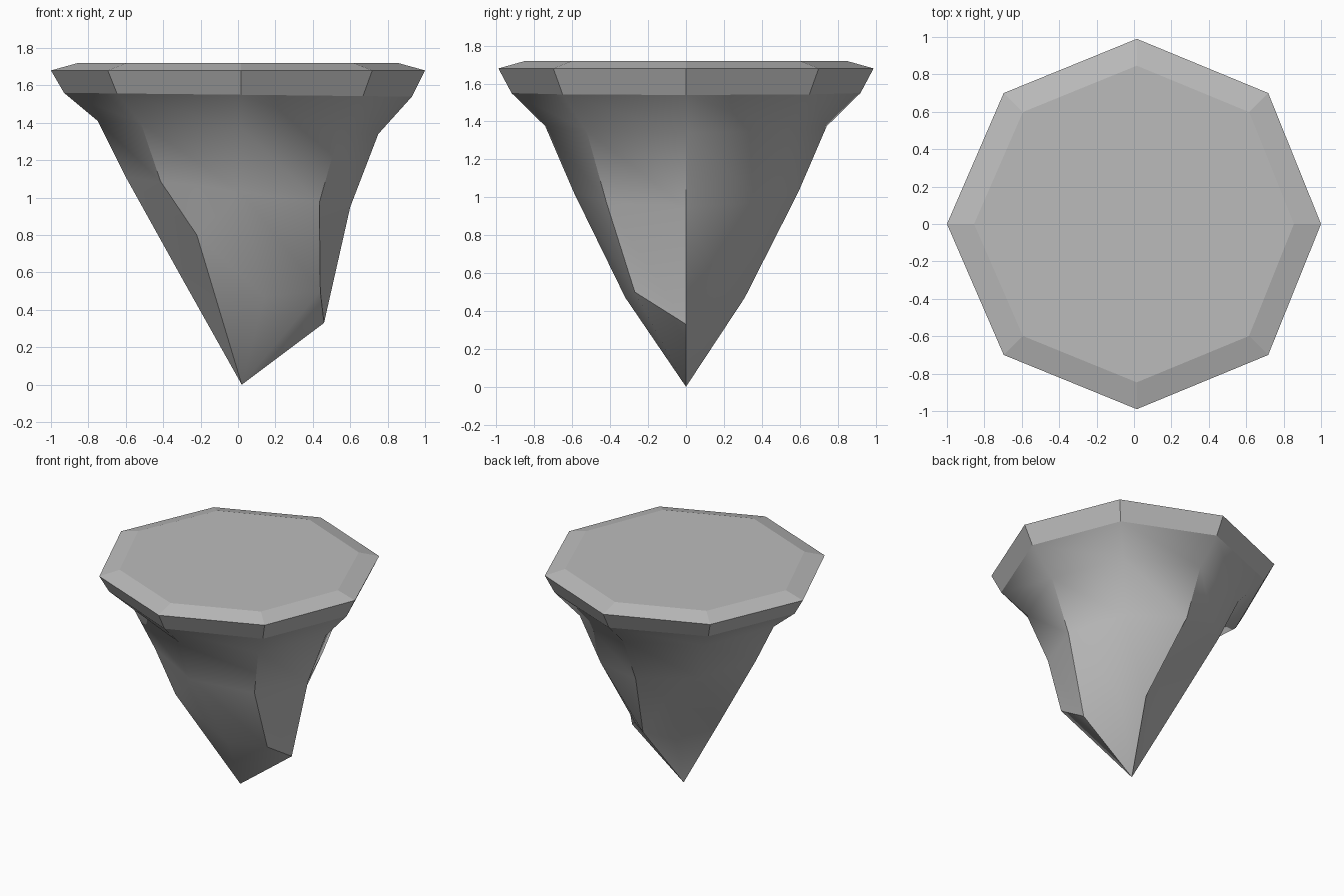
import bpy
import bmesh
import math
from mathutils import Vector

SIDES = 8


def remove_default_cube():
    cube = bpy.data.objects.get("Cube")
    if cube:
        bpy.data.objects.remove(cube, do_unlink=True)


def make_material(name, colour):
    material = bpy.data.materials.new(name)
    material.use_nodes = True
    material.diffuse_color = colour
    shader = material.node_tree.nodes["Principled BSDF"]
    shader.inputs["Base Color"].default_value = colour
    shader.inputs["Roughness"].default_value = 0.9
    return material


def octagon_ring(mesh, radius, height, tilt):
    """One loop around the rock, sloping down toward +x by the tilt."""
    ring = []
    for side in range(SIDES):
        angle = math.tau * side / SIDES
        across = math.cos(angle)
        along = math.sin(angle)
        x = radius * across + 0.015 * abs(along)
        y = radius * along * 0.99
        ring.append(mesh.verts.new((x, y, height - tilt * across)))
    return ring


def bridge(mesh, upper, lower):
    """Join two loops with a band of quads."""
    for side in range(SIDES):
        following = (side + 1) % SIDES
        mesh.faces.new((upper[side], lower[side], lower[following], upper[following]))


def build_rock(material):
    mesh = bmesh.new()

    # flat plateau, bevelled rim and tapering body: radius, height, tilt
    profile = [
        (0.855, 1.72, 0.0),
        (1.0, 1.68, 0.0),
        (0.93, 1.55, 0.01),
        (0.75, 1.375, 0.035),
        (0.6, 1.03, 0.08),
    ]
    rings = [octagon_ring(mesh, *step) for step in profile]

    # ragged break line where the body meets the point
    break_line = [
        (0.46, 0, 0.33),
        (0.3, 0.2, 0.47),
        (0.15, 0.31, 0.47),
        (-0.01, 0.24, 0.75),
        (-0.3, 0, 0.57),
        (-0.22, -0.45, 0.8),
        (0.14, -0.32, 0.47),
        (0.44, -0.27, 0.5),
    ]
    rings.append([mesh.verts.new(Vector(point)) for point in break_line])

    for upper, lower in zip(rings, rings[1:]):
        bridge(mesh, upper, lower)
    mesh.faces.new(rings[0])

    # bottom point
    tip = mesh.verts.new((0.02, 0, 0))
    last = rings[-1]
    for side in range(SIDES):
        mesh.faces.new((last[side], tip, last[(side + 1) % SIDES]))

    bmesh.ops.recalc_face_normals(mesh, faces=mesh.faces[:])
    data = bpy.data.meshes.new("floating_rock")
    mesh.to_mesh(data)
    mesh.free()
    data.materials.append(material)
    rock = bpy.data.objects.new("floating_rock", data)
    bpy.context.collection.objects.link(rock)
    return rock


def smooth_body(rock):
    """Soften shallow folds while keeping rim and break edges crisp."""
    bpy.ops.object.select_all(action="DESELECT")
    rock.select_set(True)
    bpy.context.view_layer.objects.active = rock
    bpy.ops.object.shade_smooth_by_angle(angle=math.radians(35))
    # plateau and rim stay flat
    for face in rock.data.polygons:
        if face.center.z > 1.5:
            face.use_smooth = False


remove_default_cube()
stone = make_material("stone_grey", (0.5, 0.5, 0.5, 1.0))
smooth_body(build_rock(stone))
